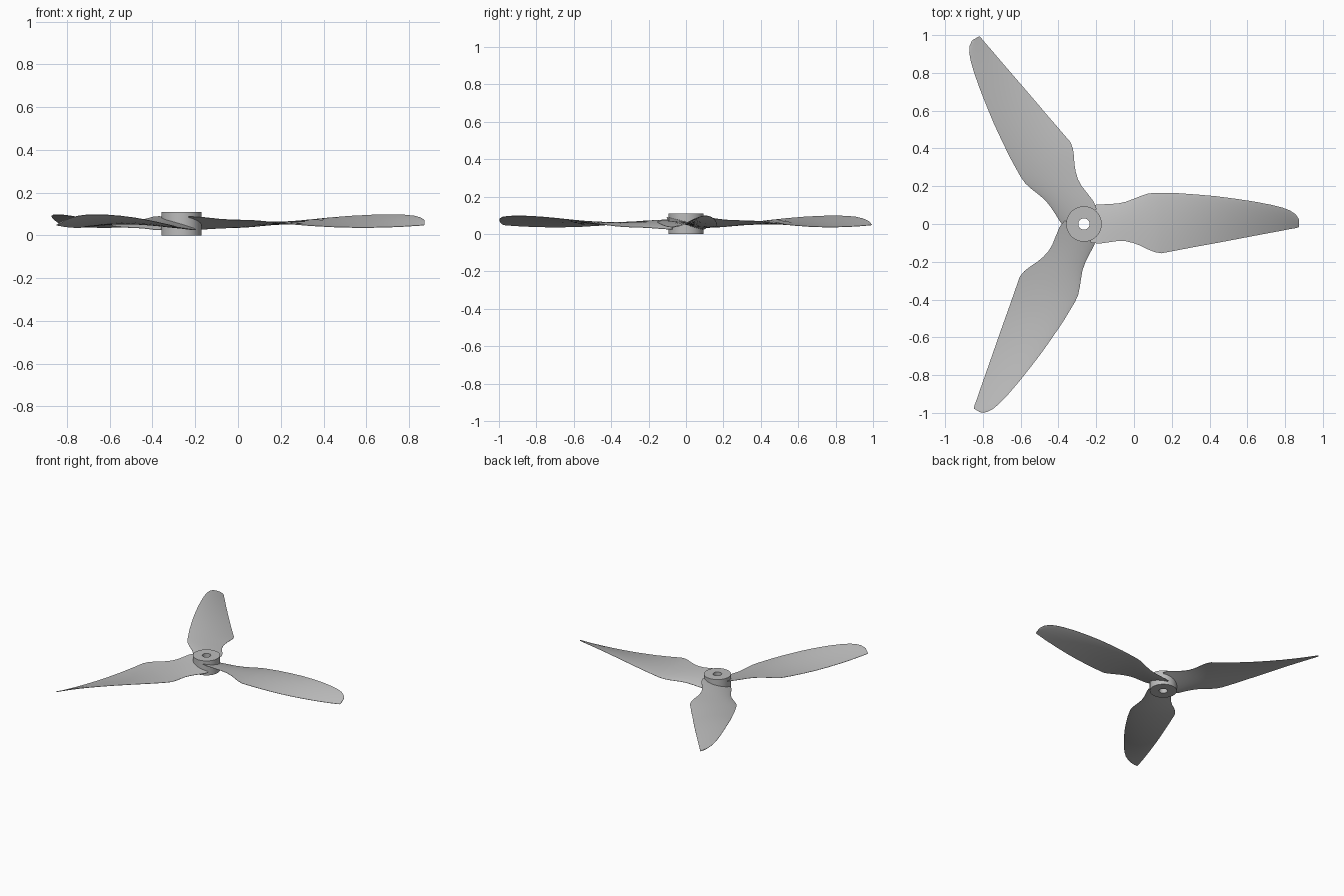
import bpy, bmesh, math
from mathutils import Matrix, Vector

cube = bpy.data.objects.get("Cube")
if cube:
    bpy.data.objects.remove(cube, do_unlink=True)

grey = bpy.data.materials.new("grey_plastic")
grey.use_nodes = True
grey.diffuse_color = (0.5, 0.5, 0.5, 1)
grey.node_tree.nodes["Principled BSDF"].inputs["Base Color"].default_value = grey.diffuse_color

AXIS = Vector((-0.265, 0, 0))   # hub centre
MID = 0.057                     # height of the blade plane
CHORD_STEPS = 12

# distance from the axis, leading edge, trailing edge
OUTLINE = [
    (0.034, 0.098, -0.098), (0.08, 0.104, -0.104), (0.13, 0.105, -0.097),
    (0.18, 0.109, -0.090), (0.22, 0.117, -0.091), (0.26, 0.132, -0.100),
    (0.30, 0.148, -0.115), (0.34, 0.161, -0.135), (0.375, 0.165, -0.149),
    (0.41, 0.165, -0.155), (0.50, 0.163, -0.138), (0.60, 0.156, -0.119),
    (0.70, 0.147, -0.101), (0.80, 0.134, -0.082), (0.90, 0.119, -0.063),
    (0.99, 0.102, -0.046), (1.05, 0.087, -0.035), (1.09, 0.072, -0.027),
    (1.12, 0.052, -0.022), (1.135, 0.031, -0.018), (1.138, 0.020, -0.016)]


def add_object(name, bm, angle=35):
    bmesh.ops.recalc_face_normals(bm, faces=bm.faces)
    mesh = bpy.data.meshes.new(name)
    bm.to_mesh(mesh)
    bm.free()
    mesh.materials.append(grey)
    obj = bpy.data.objects.new(name, mesh)
    bpy.context.collection.objects.link(obj)
    bpy.ops.object.select_all(action='DESELECT')
    obj.select_set(True)
    bpy.context.view_layer.objects.active = obj
    bpy.ops.object.shade_smooth_by_angle(angle=math.radians(angle))
    return obj


def section(r, lead, trail):
    """Closed aerofoil loop, twisted steadily along the span."""
    twist = 0.75 * (r - 0.465)
    thick = 0.009 - 0.006 * r
    loop = []
    for side in (1, -1):
        for i in range(CHORD_STEPS + 1):
            t = (1 - math.cos(math.pi * i / CHORD_STEPS)) / 2
            if side < 0:
                t = 1 - t
            y = lead + (trail - lead) * t
            half = 0.001 + thick * math.sin(math.pi * t ** 0.7)
            loop.append(Vector((r, y, MID + twist * y + side * half)))
    return loop


def blade(name, angle):
    bm = bmesh.new()
    place = Matrix.Translation(AXIS) @ Matrix.Rotation(angle, 4, 'Z')
    rings = [[bm.verts.new(place @ p) for p in section(*s)] for s in OUTLINE]
    for a, b in zip(rings, rings[1:]):
        for i in range(len(a)):
            j = (i + 1) % len(a)
            bm.faces.new((a[i], a[j], b[j], b[i]))
    bm.faces.new(rings[0])
    bm.faces.new(rings[-1])
    return add_object(name, bm)


# Hub: a ring with a through bore
def hub(outer, bore, height, sides=64):
    bm = bmesh.new()
    profile = [(bore, 0), (outer, 0), (outer, height), (bore, height)]
    verts = [bm.verts.new(AXIS + Vector((r, 0, z))) for r, z in profile]
    edges = [bm.edges.new((verts[i], verts[i - 1])) for i in range(4)]
    bmesh.ops.spin(bm, geom=verts + edges, cent=AXIS, axis=(0, 0, 1),
                   angle=math.tau, steps=sides)
    bmesh.ops.remove_doubles(bm, verts=bm.verts, dist=0.0001)
    return add_object("hub", bm)


hub(0.094, 0.03, 0.11)
for n, name in enumerate(("blade_left", "blade_back", "blade_front")):
    blade(name, n * math.tau / 3)
